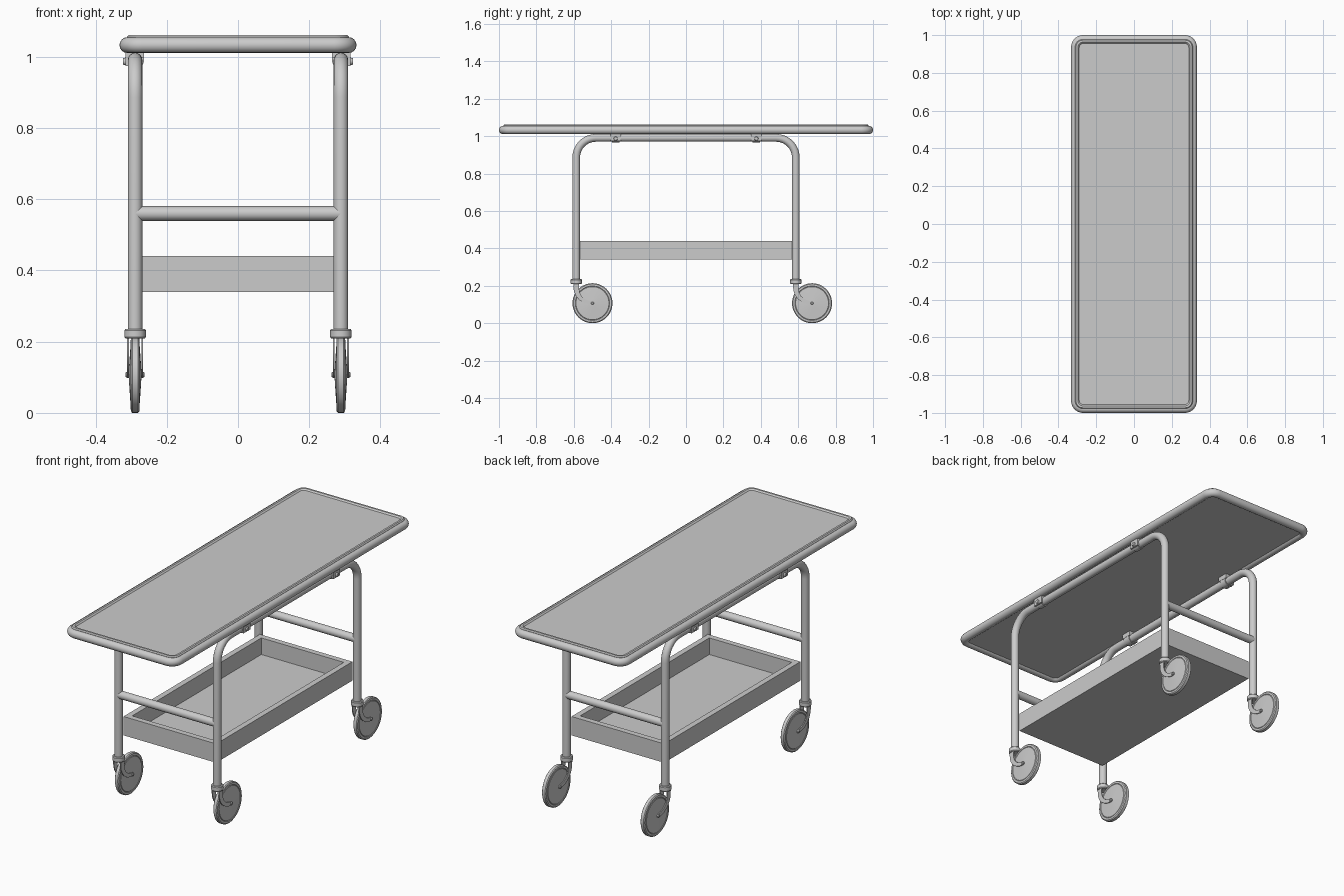
import bpy, bmesh
from math import pi, sin, cos, radians
from mathutils import Vector

if "Cube" in bpy.data.objects:
    bpy.data.objects.remove(bpy.data.objects["Cube"])


def smooth(ob):
    bpy.ops.object.select_all(action='DESELECT')
    ob.select_set(True)
    bpy.context.view_layer.objects.active = ob
    bpy.ops.object.shade_smooth_by_angle(angle=radians(35))
    return ob


def finish(name, bm):
    bmesh.ops.recalc_face_normals(bm, faces=bm.faces)
    me = bpy.data.meshes.new(name)
    bm.to_mesh(me)
    bm.free()
    ob = bpy.data.objects.new(name, me)
    bpy.context.collection.objects.link(ob)
    return smooth(ob)


def loft(name, rings, closed=False):
    """Skin a list of equal-length point rings, capped or joined end to end."""
    bm = bmesh.new()
    rs = [[bm.verts.new(p) for p in ring] for ring in rings]
    n = len(rs[0])
    pairs = list(zip(rs, rs[1:])) + ([(rs[-1], rs[0])] if closed else [])
    for a, b in pairs:
        for i in range(n):
            j = (i + 1) % n
            bm.faces.new((a[i], a[j], b[j], b[i]))
    if not closed:
        bm.faces.new(rs[0])
        bm.faces.new(rs[-1])
    return finish(name, bm)


def lathe(name, profile, centre, axis, seg=32):
    """Revolve (offset, radius) pairs about the x, y or z axis."""
    k = 'xyz'.index(axis)
    rings = []
    for h, r in profile:
        ring = []
        for i in range(seg):
            p = Vector(centre)
            p[k] += h
            p[(k + 1) % 3] += r * cos(2 * pi * i / seg)
            p[(k + 2) % 3] += r * sin(2 * pi * i / seg)
            ring.append(p)
        rings.append(ring)
    return loft(name, rings)


def rounded_rect(hx, hy, r, z, seg=8):
    pts = []
    for k, (sx, sy) in enumerate([(1, 1), (-1, 1), (-1, -1), (1, -1)]):
        for i in range(seg + 1):
            a = (k + i / seg) * pi / 2
            pts.append((sx * (hx - r) + r * cos(a), sy * (hy - r) + r * sin(a), z))
    return pts


def tube(name, pts, r, cyclic=False):
    cu = bpy.data.curves.new(name, 'CURVE')
    cu.dimensions = '3D'
    cu.bevel_depth = r
    cu.bevel_resolution = 6
    cu.use_fill_caps = True
    sp = cu.splines.new('POLY')
    sp.points.add(len(pts) - 1)
    for q, p in zip(sp.points, pts):
        q.co = (*p, 1)
    sp.use_cyclic_u = cyclic
    ob = bpy.data.objects.new(name, cu)
    bpy.context.collection.objects.link(ob)
    bpy.ops.object.select_all(action='DESELECT')
    ob.select_set(True)
    bpy.context.view_layer.objects.active = ob
    bpy.ops.object.convert(target='MESH')
    return smooth(bpy.context.view_layer.objects.active)


def box(name, x0, x1, y0, y1, z0, z1):
    return loft(name, [[(x0, y0, z), (x1, y0, z), (x1, y1, z), (x0, y1, z)] for z in (z0, z1)])


LX, LY = 0.289, 0.587      # leg centres
R = 0.0205                 # tube radius

# Table top: tubular rim and slab with a small raised lip
tube("top_rim", rounded_rect(0.311, 0.978, 0.042, 1.033), 0.022, True)
loft("top_panel", [rounded_rect(0.308, 0.975, 0.040, 1.022),
                   rounded_rect(0.312, 0.977, 0.040, 1.056),
                   rounded_rect(0.307, 0.973, 0.036, 1.062),
                   rounded_rect(0.297, 0.963, 0.028, 1.062),
                   rounded_rect(0.290, 0.956, 0.022, 1.055)])

# Open tray between the legs: outer wall, rim, inner wall, floor
def rect(hx, hy, z):
    return [(-hx, -hy, z), (hx, -hy, z), (hx, hy, z), (-hx, hy, z)]

loft("lower_tray", [rect(0.272, 0.571, 0.34), rect(0.272, 0.571, 0.44),
                    rect(0.242, 0.541, 0.44), rect(0.242, 0.541, 0.352)])

# End cross bars
for s, end in ((-1, "front"), (1, "back")):
    tube(end + "_cross_bar", [(-LX, s * LY, 0.56), (LX, s * LY, 0.56)], R)

# Wheel half profile, mirrored to the other side
half = [(0.018, 0.001), (0.017, 0.022), (0.0125, 0.088), (0.0105, 0.090),
        (0.0125, 0.092), (0.012, 0.102), (0.008, 0.107)]
wheel_profile = half + [(-h, r) for h, r in reversed(half)]
# Fork arm edge outline relative to the leg axis: (y, z)
fork_outline = [(-0.015, 0.214), (-0.013, 0.175), (-0.004, 0.150), (0.014, 0.126),
                (0.040, 0.109), (0.065, 0.101), (0.087, 0.098), (0.095, 0.102),
                (0.096, 0.110), (0.089, 0.117), (0.066, 0.121), (0.046, 0.129),
                (0.028, 0.145), (0.018, 0.165), (0.015, 0.185), (0.015, 0.214)]

for sx, side in ((-1, "left"), (1, "right")):
    x = sx * LX
    # Bent side frame forming two legs and a top rail
    b, top = 0.105, 0.991
    arc = [(b * (1 - cos(t)), top - b + b * sin(t)) for t in [i * pi / 20 for i in range(11)]]
    path = [(x, -LY, 0.225)] + [(x, -LY + u, z) for u, z in arc]
    path += [(x, -y, z) for _, y, z in reversed(path)]
    tube(side + "_leg_frame", path, R)

    # Clamps joining the rail to the table top
    for y in (-0.376, 0.376):
        lathe(side + "_clamp_sleeve", [(-0.02, 0.025), (0.02, 0.025)], (x, y, top), 'y', 24)
        box(side + "_clamp_block", x - 0.025, x + 0.025, y - 0.028, y + 0.028, 0.998, 1.026)
        a, c = sorted((sx * 0.307, sx * 0.316))
        box(side + "_clamp_plate", a, c, y - 0.028, y + 0.028, 0.974, 1.012)
        lathe(side + "_clamp_bolt", [(-0.004, 0.011), (0.004, 0.009)] if sx > 0
              else [(-0.004, 0.009), (0.004, 0.011)], (sx * 0.319, y, 0.987), 'x', 16)

    # Casters, all trailing towards the back
    for sy, end in ((-1, "front"), (1, "back")):
        n, y = f"{end}_{side}_", sy * LY
        lathe(n + "caster_collar", [(0.209, 0.027), (0.213, 0.030), (0.232, 0.030), (0.236, 0.027)],
              (x, y, 0), 'z')
        lathe(n + "wheel", wheel_profile, (x, y + 0.087, 0.107), 'x', 48)
        lathe(n + "axle", [(-0.027, 0.005), (-0.024, 0.008), (0.024, 0.008), (0.027, 0.005)],
              (x, y + 0.087, 0.107), 'x', 16)
        for k in (-1, 1):
            loft(n + "fork_arm", [[(x + k * d, y + u, z) for u, z in fork_outline]
                                  for d in (0.0175, 0.0225)])
